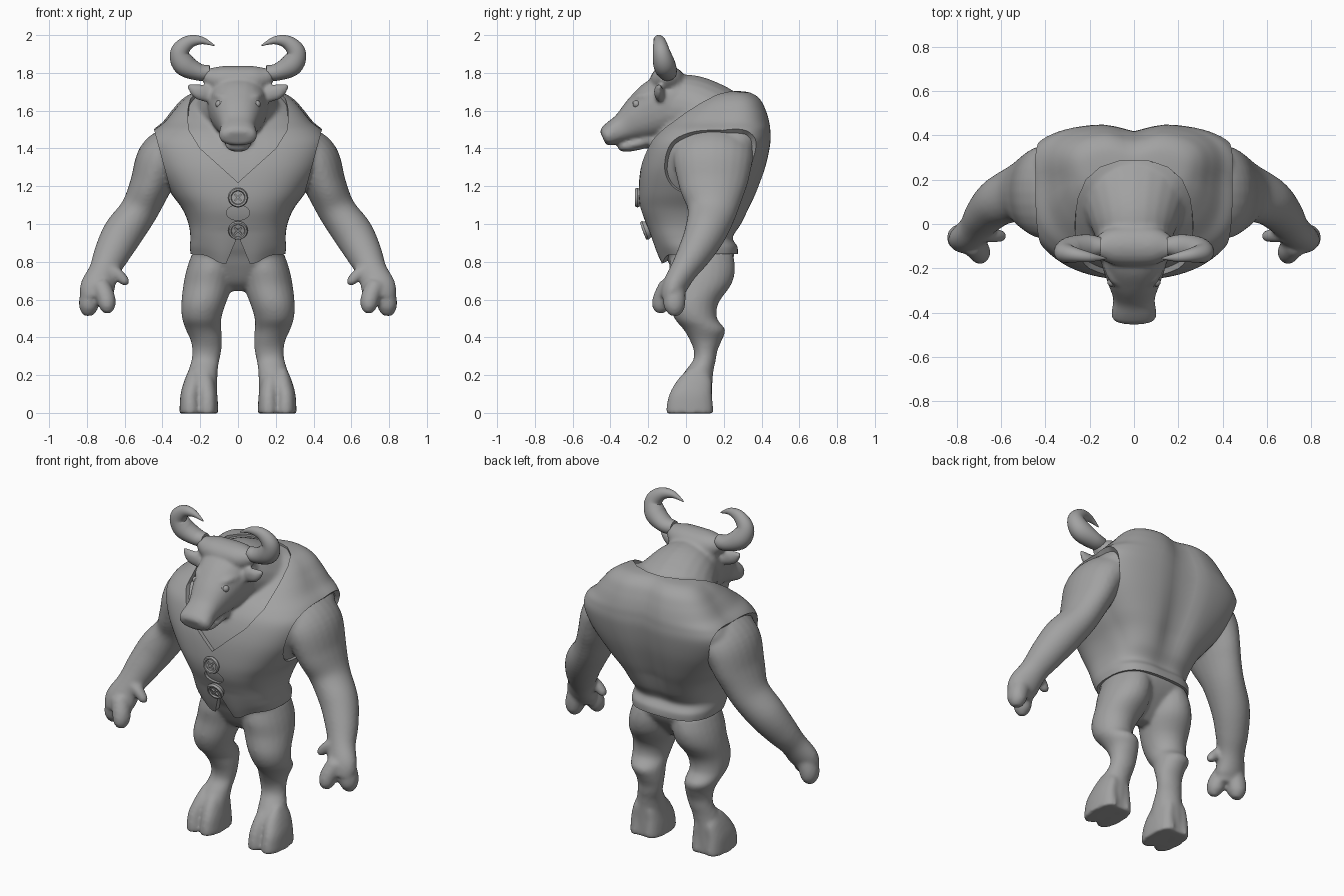
import bpy, bmesh
from math import sin, cos, pi, radians, exp
from mathutils import Vector, Matrix

cube = bpy.data.objects.get("Cube")
if cube:
    bpy.data.objects.remove(cube, do_unlink=True)

grey = bpy.data.materials.new("clay_grey")
grey.use_nodes = True
grey.diffuse_color = (0.36, 0.36, 0.36, 1)
grey.node_tree.nodes["Principled BSDF"].inputs["Base Color"].default_value = grey.diffuse_color
X, Y, Z = Vector((1, 0, 0)), Vector((0, 1, 0)), Vector((0, 0, 1))


def loft(bm, rings, caps=True):
    loops = [[bm.verts.new(p) for p in ring] for ring in rings]
    n = len(loops[0])
    for a, b in zip(loops, loops[1:]):
        for i in range(n):
            j = (i + 1) % n
            bm.faces.new((a[i], a[j], b[j], b[i]))
    if caps:
        bm.faces.new(loops[0])
        bm.faces.new(loops[-1])


def smooth_path(pts, steps):
    """Catmull-Rom through tuples of position and two radii."""
    out = []
    for i in range(len(pts) - 1):
        p = [pts[max(0, min(len(pts) - 1, i + k))] for k in (-1, 0, 1, 2)]
        for s in range(steps):
            t = s / steps
            out.append([b + t / 2 * (c - a + t * (2*a - 5*b + 4*c - d + t * (3*(b - c) + d - a)))
                        for a, b, c, d in zip(*p)])
    return out + [list(pts[-1])]


def tube(bm, pts, side, axis=None, flip=1, power=2, sides=24, steps=6, caps=True):
    """Sweep an oval: first radius lies along side, second across it."""
    pts = smooth_path(pts, steps)
    rings = []
    for i, (x, y, z, ra, rb) in enumerate(pts):
        before, after = pts[max(i - 1, 0)], pts[min(i + 1, len(pts) - 1)]
        t = axis or (Vector(after[:3]) - Vector(before[:3])).normalized()
        a = (side - t * side.dot(t)).normalized()
        b = t.cross(a)
        ring = []
        for k in range(sides):
            c, s = cos(2 * pi * k / sides), sin(2 * pi * k / sides)
            c, s = (abs(v) ** (2 / power) * (1 if v > 0 else -1) for v in (c, s))
            p = Vector((x, y, z)) + a * max(ra, 0.002) * c + b * max(rb, 0.002) * s
            ring.append((p.x * flip, p.y, p.z))
        rings.append(ring)
    loft(bm, rings, caps)


def finish(bm, name):
    bmesh.ops.recalc_face_normals(bm, faces=bm.faces)
    mesh = bpy.data.meshes.new(name)
    bm.to_mesh(mesh)
    bm.free()
    obj = bpy.data.objects.new(name, mesh)
    bpy.context.collection.objects.link(obj)
    mesh.materials.append(grey)
    return obj


def modify(obj, kind, **settings):
    bpy.context.view_layer.objects.active = obj
    mod = obj.modifiers.new(kind.title(), kind)
    for key, value in settings.items():
        setattr(mod, key, value)
    bpy.ops.object.modifier_apply(modifier=mod.name)


def shade(obj, angle=40):
    bpy.ops.object.select_all(action='DESELECT')
    obj.select_set(True)
    bpy.context.view_layer.objects.active = obj
    bpy.ops.object.shade_smooth_by_angle(angle=radians(angle))


def slab(z, half_width, front, back, inset=0):
    """Horizontal torso section."""
    return (0, (front + back) / 2, z - inset / 2, half_width - inset, (back - front) / 2 - inset)


def shape_back(bm):
    """Broaden the back and press in the spine groove."""
    for v in bm.verts:
        x, y, z = v.co
        v.co.x *= 1 + .7 * max(0, y - .2)
        if y > .1:
            v.co.y -= .035 * exp(-(x / .07) ** 2) * min(1, max(0, (z - .85) * 4))


# Torso sections: height, half width, front, back
TORSO = [(.84, .25, -.13, .275), (.88, .255, -.155, .275), (.93, .252, -.18, .255),
         (1.0, .262, -.21, .30), (1.08, .295, -.24, .34), (1.17, .36, -.25, .38),
         (1.3, .44, -.24, .425), (1.42, .48, -.205, .45), (1.49, .45, -.16, .452),
         (1.54, .39, -.11, .447), (1.6, .34, -.04, .43), (1.66, .285, .05, .4),
         (1.695, .22, .13, .35), (1.705, .11, .2, .28)]

# Flesh: torso, neck, head and limbs fused into one skin
skin = bmesh.new()
pelvis = [slab(.645, .05, .03, .1), slab(.69, .12, -.03, .15), slab(.77, .2, -.08, .22)]
tube(skin, pelvis + [slab(*s, inset=.021) for s in TORSO], X, Z, power=2.6, sides=48)
shape_back(skin)
tube(skin, [(0, .22, 1.45, .26, .2), (0, .17, 1.515, .265, .2), (0, .1, 1.56, .25, .2),
            (0, .01, 1.605, .205, .187), (0, -.1, 1.62, .155, .165)], X)
# Skull and muzzle
tube(skin, [(0, .02, 1.67, .12, .11), (0, -.03, 1.66, .165, .15), (0, -.14, 1.61, .155, .16),
            (0, -.24, 1.56, .125, .125), (0, -.33, 1.51, .095, .08), (0, -.39, 1.48, .1, .064),
            (0, -.425, 1.462, .098, .052), (0, -.44, 1.455, .07, .035)], X, power=2.3)
# Lower jaw
tube(skin, [(0, -.16, 1.46, .08, .04), (0, -.26, 1.425, .07, .035), (0, -.33, 1.41, .06, .028),
            (0, -.36, 1.41, .035, .012)], X)
# Poll between the horns
tube(skin, [(-.18, -.11, 1.79, .035, .035), (-.09, -.1, 1.765, .085, .072),
            (.09, -.1, 1.765, .085, .072), (.18, -.11, 1.79, .035, .035)], Y)

for flip in (1, -1):
    # Brow ridge and ear
    tube(skin, [(.06, -.27, 1.66, .015, .02), (.095, -.24, 1.672, .022, .022),
                (.12, -.18, 1.68, .02, .02)], Z, flip=flip)
    tube(skin, [(.1, -.13, 1.685, .025, .03), (.17, -.14, 1.69, .025, .043),
                (.22, -.145, 1.705, .024, .038), (.268, -.14, 1.735, .008, .008)], Y, flip=flip)
    # Arm
    tube(skin, [(.28, .15, 1.41, .18, .12), (.34, .145, 1.39, .21, .13),
                (.41, .143, 1.335, .21, .13), (.465, .142, 1.2, .18, .11),
                (.525, .138, 1.07, .132, .1), (.61, .1, .95, .11, .106),
                (.67, .042, .84, .09, .094), (.71, -.015, .75, .072, .08),
                (.745, -.065, .66, .065, .092), (.75, -.088, .6, .05, .078)], Y, flip=flip)
    # Two thick fingers and a thumb
    tube(skin, [(.76, -.06, .68, .055, .055), (.785, -.062, .6, .06, .056),
                (.79, -.062, .55, .052, .048), (.787, -.066, .515, .025, .025)], Y, flip=flip)
    tube(skin, [(.73, -.09, .68, .05, .05), (.7, -.12, .61, .054, .05),
                (.692, -.135, .56, .046, .042), (.69, -.14, .528, .02, .02)], Y, flip=flip)
    tube(skin, [(.7, -.04, .76, .04, .045), (.64, -.05, .735, .033, .034),
                (.597, -.055, .695, .026, .025), (.583, -.06, .68, .012, .012)], Y, flip=flip)
    # Leg with reversed hock
    tube(skin, [(.125, .085, .84, .12, .165), (.142, .085, .76, .13, .175),
                (.157, .078, .68, .132, .162), (.182, .042, .58, .118, .13),
                (.192, .052, .5, .104, .113), (.182, .098, .44, .094, .11),
                (.168, .105, .385, .083, .085), (.165, .104, .33, .077, .063),
                (.172, .098, .28, .074, .06), (.185, .072, .225, .078, .074),
                (.198, .045, .15, .088, .095), (.205, .035, .06, .095, .103),
                (.205, .035, -.004, .095, .103)], X, Z, flip=flip)
    # Cloven toes
    for x, lean in ((.162, .008), (.252, -.015)):
        tube(skin, [(x + lean, .055, .235, .02, .04), (x + lean, .045, .175, .046, .09),
                    (x, .025, .1, .052, .113), (x, .02, .03, .057, .124),
                    (x, .02, -.004, .057, .123)], X, Z, flip=flip, power=2.3)
body = finish(skin, "body")
modify(body, 'REMESH', mode='VOXEL', voxel_size=0.011)
modify(body, 'SMOOTH', factor=0.5, iterations=6)
shade(body, 60)

# Vest shell with pointed hem and armholes
shell = bmesh.new()
tube(shell, [slab(*s) for s in TORSO], X, Z, power=2.7, sides=80, caps=False)
shape_back(shell)
for v in shell.verts:
    x, y, z = v.co
    if y < 0:
        hem = min(1, max(0, (.96 - z) / .12))
        v.co.z -= .05 * hem * exp(-((abs(x) - .075) / .07) ** 2)
for flip in (1, -1):
    geom = shell.verts[:] + shell.edges[:] + shell.faces[:]
    bmesh.ops.bisect_plane(shell, geom=geom, plane_co=(.35 * flip, 0, 1.15),
                           plane_no=(flip, 0, -.27), clear_outer=True)
vest = finish(shell, "vest")
modify(vest, 'SOLIDIFY', thickness=0.03, offset=-1)

# Cutter for the neckline, the hem notch and the gap between buttons
cut = bmesh.new()
half = [(.2, 1.4), (.262, 1.5), (.267, 1.62), (.25, 1.75), (.25, 2)]
outline = [(0, 1.22)] + half + [(-x, z) for x, z in reversed(half)]
loft(cut, [[(x * s, y, z) for x, z in outline]
           for y, s in ((-1, 1), (0, 1), (.12, .96), (.2, .84), (.255, .6), (.285, .25))])
notch = [(0, .94), (-.1, .7), (.1, .7)]
loft(cut, [[(x, y, z) for x, z in notch] for y in (-1, 0)])
tube(cut, [(0, -1, 1.06, .062, .04), (0, 0, 1.06, .062, .04)], X, Y, steps=1)
cutter = finish(cut, "vest_cutter")
cutter.hide_render = True
modify(vest, 'BOOLEAN', operation='DIFFERENCE', object=cutter, solver='EXACT')
bpy.data.objects.remove(cutter, do_unlink=True)
shade(vest, 40)

# Buttons with raised rim and crossed stitches
for name, y, z, tilt in (("upper_button", -.245, 1.14, 0), ("lower_button", -.205, .97, 20)):
    bm = bmesh.new()
    tube(bm, [(0, .02, 0, .04, .04), (0, 0, 0, .047, .047), (0, -.012, 0, .052, .052),
              (0, -.024, 0, .047, .047), (0, -.024, 0, .038, .038),
              (0, -.016, 0, .034, .034)], X, Y, steps=1, sides=32)
    for turn in (45, -45):
        m = (Matrix.Translation((0, -.018, 0)) @ Matrix.Rotation(radians(turn), 4, 'Y')
             @ Matrix.Diagonal((.05, .014, .01, 1)))
        bmesh.ops.create_cube(bm, size=1, matrix=m)
    bm.transform(Matrix.Translation((0, y, z)) @ Matrix.Rotation(radians(tilt), 4, 'X'))
    shade(finish(bm, name), 30)


def ring(name, place, direction, radius, thickness):
    bpy.ops.mesh.primitive_torus_add(location=place, major_radius=radius, minor_radius=thickness,
                                     major_segments=24, minor_segments=8,
                                     rotation=Vector(direction).to_track_quat('Z', 'Y').to_euler())
    obj = bpy.context.object
    obj.name = name
    obj.data.materials.append(grey)
    shade(obj, 60)


# Horns, eyes and nostrils
for flip, hand in ((1, "left"), (-1, "right")):
    bm = bmesh.new()
    tube(bm, [(.15, -.1, 1.8, .04, .04), (.21, -.1, 1.805, .053, .046), (.285, -.115, 1.845, .058, .06),
              (.308, -.13, 1.91, .046, .05), (.262, -.14, 1.962, .033, .036),
              (.195, -.15, 1.972, .021, .021), (.125, -.155, 1.945, .003, .003)], Y, flip=flip)
    shade(finish(bm, hand + "_horn"), 60)
    bm = bmesh.new()
    eye = (.1 * flip, -.262, 1.635)
    bmesh.ops.create_uvsphere(bm, u_segments=16, v_segments=10, radius=.02,
                              matrix=Matrix.Translation(eye))
    shade(finish(bm, hand + "_eye"), 60)
    ring(hand + "_eyelid", eye, (flip, -.5, .3), .021, .006)
    ring(hand + "_nostril", (.075 * flip, -.425, 1.478), (.6 * flip, -.8, .2), .017, .008)
